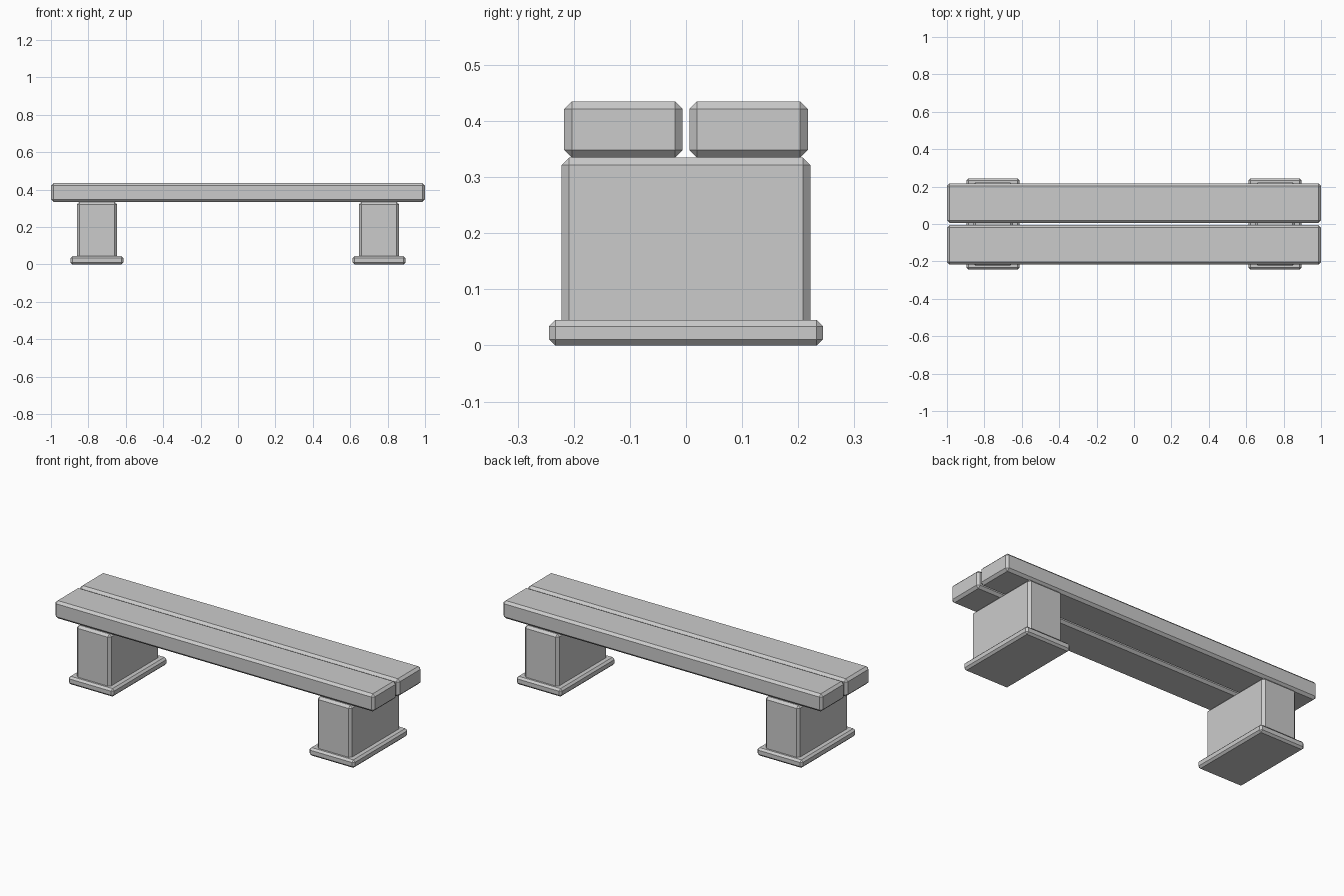
import bpy

if "Cube" in bpy.data.objects:
    bpy.data.objects.remove(bpy.data.objects["Cube"])


def block(name, x, y, z, bevel):
    """Chamfered box given its (min, max) extents on each axis."""
    bpy.ops.mesh.primitive_cube_add(size=1, location=[sum(r) / 2 for r in (x, y, z)])
    ob = bpy.context.object
    ob.name = name
    ob.scale = [r[1] - r[0] for r in (x, y, z)]
    bpy.ops.object.transform_apply(location=False, rotation=False, scale=True)
    mod = ob.modifiers.new("chamfer", 'BEVEL')
    mod.width = bevel
    mod.segments = 1
    return ob


# Two seat planks with a narrow gap between them
block("front_plank", (-1, 1), (-0.217, -0.006), (0.335, 0.435), 0.0135)
block("back_plank", (-1, 1), (0.006, 0.217), (0.335, 0.435), 0.0135)

# A pier on a footing plate at each end
for side, cx in (("left", -0.754), ("right", 0.754)):
    block(side + "_pier", (cx - 0.107, cx + 0.107), (-0.222, 0.222), (0.03, 0.335), 0.0135)
    block(side + "_footing", (cx - 0.142, cx + 0.142), (-0.244, 0.244), (0, 0.045), 0.011)
